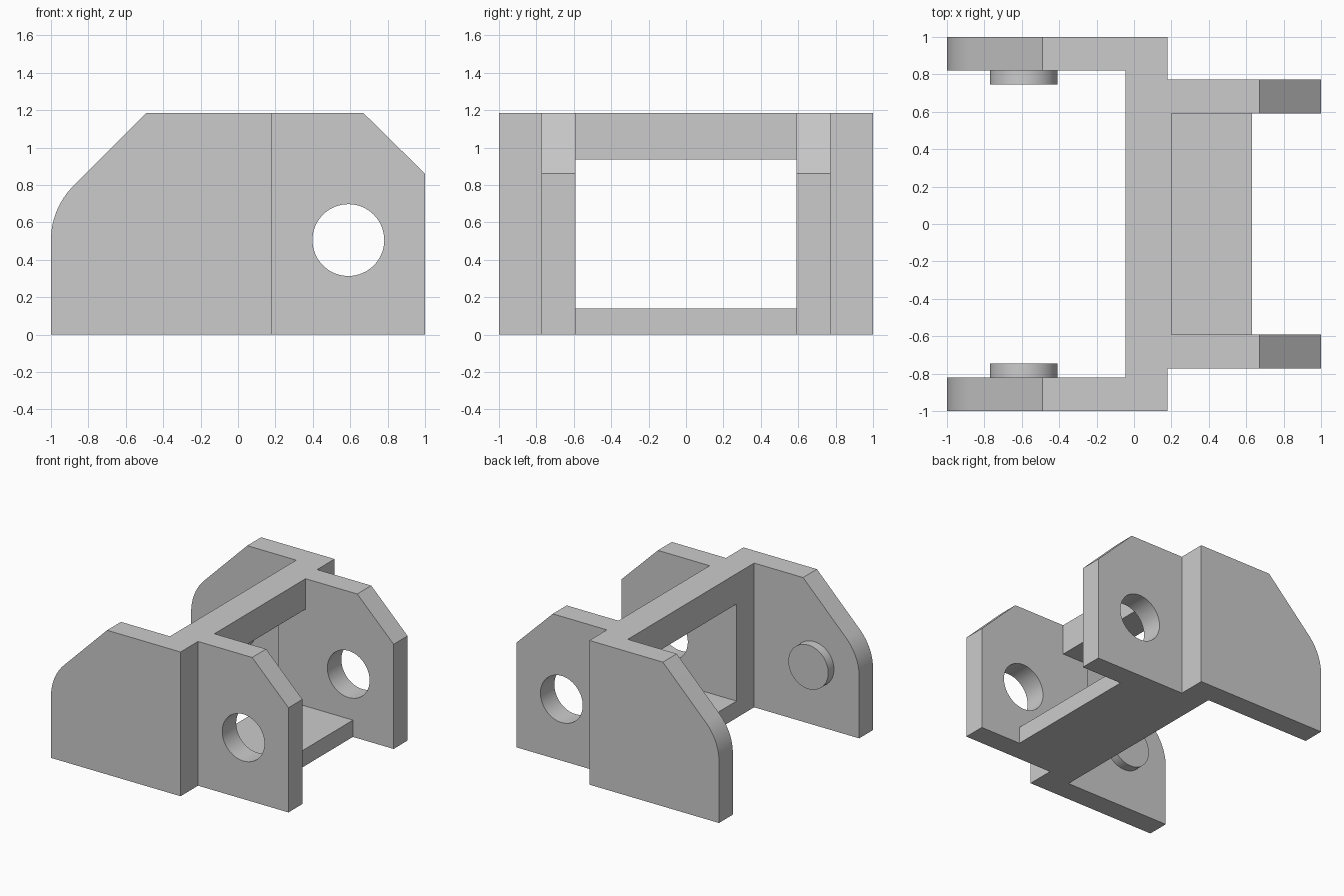
import bpy
import bmesh
from math import pi, cos, sin, radians

cube = bpy.data.objects.get("Cube")
if cube:
    bpy.data.objects.remove(cube, do_unlink=True)

HEIGHT = 1.185
PIVOT_Z = 0.505
PIVOT_X = 0.59

grey = bpy.data.materials.new("plain grey")
grey.use_nodes = True
colour = (0.6, 0.6, 0.6, 1)
grey.diffuse_color = colour
grey.node_tree.nodes["Principled BSDF"].inputs["Base Color"].default_value = colour


def prism(name, outline, y0, y1):
    """Extrude an outline of (x, z) points from y0 to y1."""
    bm = bmesh.new()
    face = bm.faces.new([bm.verts.new((x, y0, z)) for x, z in outline])
    side = bmesh.ops.extrude_face_region(bm, geom=[face])["geom"]
    verts = [v for v in side if isinstance(v, bmesh.types.BMVert)]
    bmesh.ops.translate(bm, verts=verts, vec=(0, y1 - y0, 0))
    bmesh.ops.recalc_face_normals(bm, faces=bm.faces)
    mesh = bpy.data.meshes.new(name)
    bm.to_mesh(mesh)
    bm.free()
    mesh.materials.append(grey)
    obj = bpy.data.objects.new(name, mesh)
    bpy.context.collection.objects.link(obj)
    return obj


def box(name, x0, x1, y0, y1, z0, z1):
    return prism(name, [(x0, z0), (x1, z0), (x1, z1), (x0, z1)], y0, y1)


def arc(x, z, r, start, end, steps):
    angles = [start + (end - start) * i / steps for i in range(steps + 1)]
    return [(x + r * cos(a), z + r * sin(a)) for a in angles]


def disc(name, x, r, y0, y1):
    return prism(name, arc(x, PIVOT_Z, r, 0, 2 * pi, 64)[:-1], y0, y1)


# Side silhouette: rounded corner at the pin end, chamfer at the hole end
outline = [(-1, 0), (1, 0), (1, 0.86), (0.67, HEIGHT), (-0.49, HEIGHT)]
outline += arc(-PIVOT_X, PIVOT_Z, 0.41, 0.75 * pi, pi, 16)
body = prism("link_body", outline, -1, 1)

# Openings between and beside the plates
cutters = [
    box("pin_bay_cutter", -2, -0.045, -0.82, 0.82, -1, 2),
    box("hole_bay_cutter", 0.2, 2, -0.592, 0.592, 0.138, 2),
    box("floor_end_cutter", 0.63, 2, -0.592, 0.592, -1, 1),
    box("window_cutter", -0.5, 0.5, -0.592, 0.592, 0.138, 0.935),
    box("left_notch_cutter", 0.178, 2, 0.773, 2, -1, 2),
    box("right_notch_cutter", 0.178, 2, -2, -0.773, -1, 2),
    disc("pivot_hole_cutter", PIVOT_X, 0.192, -2, 2),
]
for cutter in cutters:
    cutter.hide_render = True
    mod = body.modifiers.new(cutter.name, "BOOLEAN")
    mod.operation = "DIFFERENCE"
    mod.solver = "EXACT"
    mod.object = cutter

# Bake the cuts and drop the cutters
bpy.context.view_layer.update()
graph = bpy.context.evaluated_depsgraph_get()
cut_mesh = bpy.data.meshes.new_from_object(body.evaluated_get(graph))
body.modifiers.clear()
body.data = cut_mesh
for cutter in cutters:
    bpy.data.objects.remove(cutter, do_unlink=True)

# Pivot pins on the inner faces of the outer plates
pins = [disc("back_pin", -PIVOT_X, 0.181, 0.745, 0.825),
        disc("front_pin", -PIVOT_X, 0.181, -0.825, -0.745)]

bpy.ops.object.select_all(action="DESELECT")
for obj in [body] + pins:
    obj.select_set(True)
bpy.context.view_layer.objects.active = body
bpy.ops.object.shade_smooth_by_angle(angle=radians(30))
